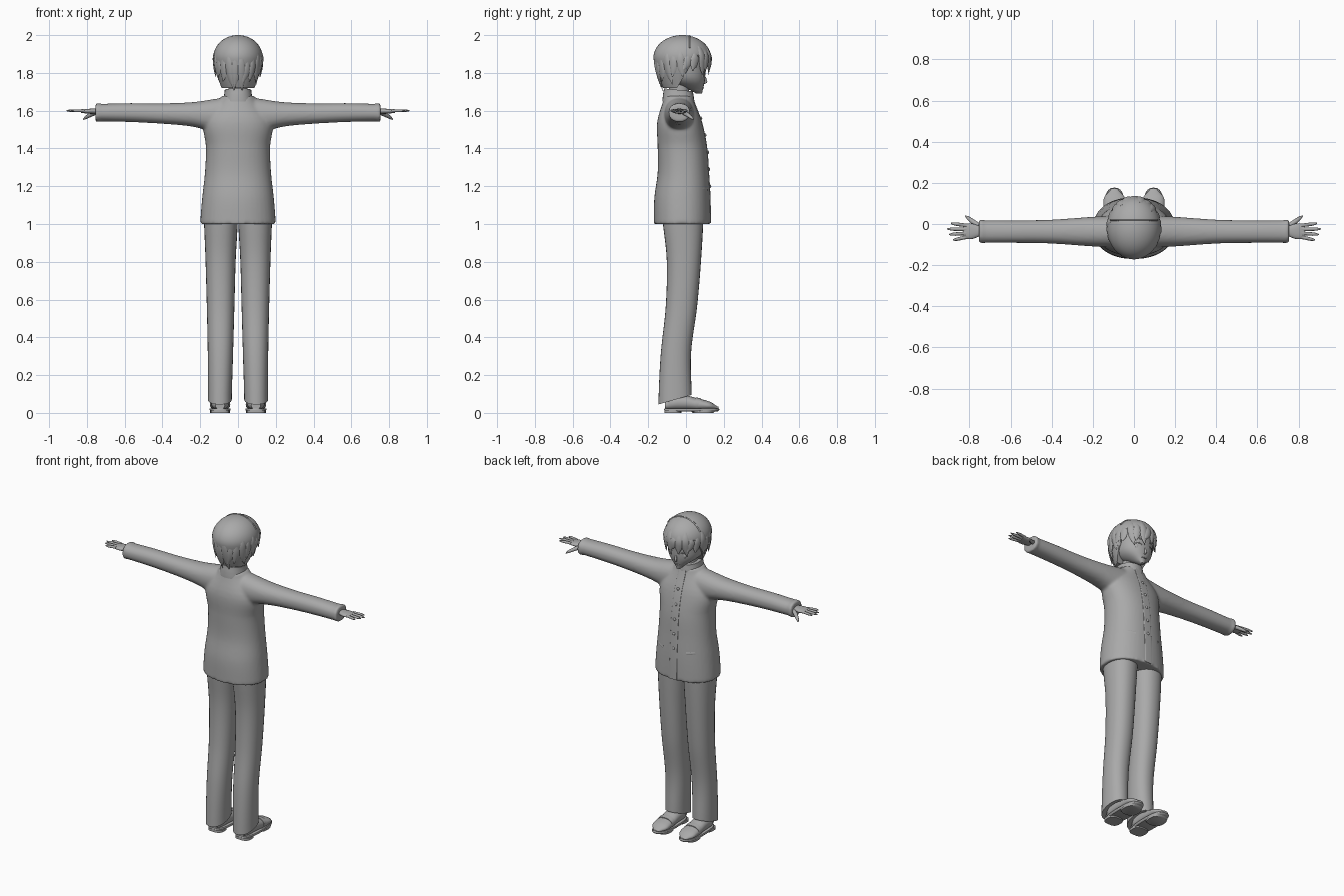
import bpy, bmesh, math
from mathutils import Vector

if "Cube" in bpy.data.objects:
    bpy.data.objects.remove(bpy.data.objects["Cube"])

grey = bpy.data.materials.new("plain_grey")
grey.use_nodes = True
TONE = (.4, .4, .4, 1)
grey.diffuse_color = TONE
grey.node_tree.nodes["Principled BSDF"].inputs["Base Color"].default_value = TONE
parts = []


def key(values, t):
    """Smooth curve through evenly spaced key values; a single value is constant."""
    if not isinstance(values, (list, tuple)):
        return values
    last = len(values) - 1
    i = min(int(t * last), last - 1)
    f = t * last - i
    b, c = values[i], values[i + 1]
    a, d = values[max(i - 1, 0)], values[min(i + 2, last)]
    ease_in, ease_out = (c - a) / 2, (d - b) / 2
    return b + ease_in * f + ((c - b) * 3 - ease_in * 2 - ease_out) * f ** 2 + (
        ease_in + ease_out - (c - b) * 2) * f ** 3


def skin(bm, rings):
    """Bridge closed rings of points and cap both ends."""
    rows = [[bm.verts.new(point) for point in ring] for ring in rings]
    for low, high in zip(rows, rows[1:]):
        for i in range(len(low)):
            bm.faces.new((low[i - 1], low[i], high[i], high[i - 1]))
    bm.faces.new(rows[0][::-1])
    bm.faces.new(rows[-1])


def around(n):
    return [math.tau * i / n for i in range(n)]


def loft(bm, axis, start, end, a, a_radius, b, b_radius, steps=16, n=28, power=2.2, side=1):
    """Rounded cross-sections along an axis; centres and radii are keyed."""
    rings = []
    for k in range(steps + 1):
        t = k / steps
        ring = []
        for angle in around(n):
            c, s = math.cos(angle), math.sin(angle)
            u = key(a, t) + key(a_radius, t) * math.copysign(abs(c) ** (2 / power), c)
            v = key(b, t) + key(b_radius, t) * math.copysign(abs(s) ** (2 / power), s)
            along = start + (end - start) * t
            x, y, z = {"x": (along, u, v), "y": (u, along, v), "z": (u, v, along)}[axis]
            ring.append((x * side, y, z))
        rings.append(ring)
    skin(bm, rings)


def tube(bm, points, widths, flat, out, steps=8, n=10):
    """Sweep a tapered oval along a smooth path, flattened towards out."""
    points = [Vector(p) for p in points]
    path = [key(points, k / steps) for k in range(steps + 1)]
    rings = []
    for k, centre in enumerate(path):
        tangent = (path[min(k + 1, steps)] - path[max(k - 1, 0)]).normalized()
        across = tangent.cross(Vector(out)).normalized()
        normal = across.cross(tangent)
        width = max(key(widths, k / steps), .001)
        rings.append([centre + across * width * math.cos(angle) + normal * width * flat * math.sin(angle)
                      for angle in around(n)])
    skin(bm, rings)


def ball(bm, place, size):
    made = bmesh.ops.create_uvsphere(bm, u_segments=16, v_segments=8, radius=1)
    for v in made["verts"]:
        v.co = Vector(c * s + p for c, s, p in zip(v.co, size, place))


def finish(name, bm, mirror=False):
    bmesh.ops.recalc_face_normals(bm, faces=bm.faces)
    mesh = bpy.data.meshes.new(name)
    bm.to_mesh(mesh)
    bm.free()
    mesh.materials.append(grey)
    ob = bpy.data.objects.new(name, mesh)
    bpy.context.collection.objects.link(ob)
    if mirror:
        ob.modifiers.new("Mirror", "MIRROR").use_mirror_merge = False
    parts.append(ob)
    return ob


# Jacket body and sleeves, fused into one soft surface
HEM, THROAT = 1, 1.68
body_centre = (-.02, -.02, -.015, -.02, -.035, -.04)
body_depth = (.15, .148, .135, .13, .117, .075)
bm = bmesh.new()
loft(bm, "z", HEM, THROAT, 0, (.2, .19, .175, .17, .18, .085), body_centre, body_depth, 24, 40)
for side in (1, -1):
    loft(bm, "x", .06, .75, -.037, (.08, .07, .058, .055, .055),
         (1.57, 1.58, 1.585, 1.59, 1.59), (.1, .066, .054, .05, .046), side=side)
    loft(bm, "x", .735, .755, -.035, .058, 1.59, .05, 2, side=side)
jacket = finish("jacket", bm)
fuse = jacket.modifiers.new("Fuse", "REMESH")
fuse.mode, fuse.voxel_size, fuse.use_smooth_shade = "VOXEL", .008, True
soften = jacket.modifiers.new("Soften", "SMOOTH")
soften.factor, soften.iterations = .5, 8


def chest(z):
    t = (z - HEM) / (THROAT - HEM)
    return key(body_centre, t) + key(body_depth, t)


# Front placket and buttons follow the chest line
bm = bmesh.new()
placket_line = [chest(HEM + (THROAT - HEM) * k / 16) - .008 for k in range(17)]
loft(bm, "z", HEM + .004, THROAT, 0, .026, placket_line, .01, power=6)
finish("placket", bm)
bm = bmesh.new()
for k in range(5):
    z = 1.2 + .09 * k
    ball(bm, (0, chest(z) + .002, z), (.009, .007, .009))
finish("buttons", bm)

# Hip pocket folds
bm = bmesh.new()
tube(bm, [(.08, .11, 1.18), (.12, .09, 1.185), (.15, .06, 1.19)], .013, .5, (.5, 1, 0))
finish("pocket_folds", bm, mirror=True)

# Stand-up collar, dipping at the front, and neck
bm = bmesh.new()
loft(bm, "z", 1.64, 1.71, 0, (.082, .075, .07), -.04, (.085, .082, .077))
for v in bm.verts:
    v.co.z -= (v.co.y + .04) * .1
finish("collar", bm)
bm = bmesh.new()
loft(bm, "z", 1.65, 1.78, 0, .05, -.036, .053)
finish("neck", bm)

# Head with pointed chin
bm = bmesh.new()
loft(bm, "z", 1.69, 1.97, 0, (.012, .092, .108, .108, .03),
     (.07, 0, -.012, -.012, -.01), (.015, .1, .115, .118, .04))
finish("head", bm)
bm = bmesh.new()
tube(bm, [(0, .094, 1.79), (0, .106, 1.755), (0, .095, 1.745)], (.004, .008, .004), .9, (0, 1, .3))
finish("nose", bm)
bm = bmesh.new()
tube(bm, [(-.018, .088, 1.723), (0, .094, 1.72), (.018, .088, 1.723)], .003, 1, (0, 1, 0))
finish("mouth", bm)

# Eyes, upper lids and brows
bm = bmesh.new()
ball(bm, (.044, .083, 1.785), (.017, .01, .018))
finish("eyes", bm, mirror=True)
bm = bmesh.new()
for z in (1.795, 1.825):
    tube(bm, [(.022, .099, z), (.045, .093, z + .01), (.07, .075, z)], (.002, .004, .002), 1, (.3, 1, 0))
finish("lids_and_brows", bm, mirror=True)

# Hair mass: domed crown narrowing to the nape, open over the face
CROWN, BROW = 2, 1.88


def scalp(angle, z, grow=1):
    drop = BROW - z
    if drop < 0:
        size = math.sqrt(max(0, 1 - (drop / (CROWN - BROW)) ** 2))
    else:
        size = 1 - drop - 7 * drop ** 2
    return Vector((.133 * grow * size * math.sin(angle), .155 * grow * size * math.cos(angle) - .02, z))


bm = bmesh.new()
rings = []
for k in range(25):
    z = 1.72 + (CROWN - 1.7201) * math.sin(math.pi / 2 * k / 24)
    ring = [scalp(angle, z, .985) for angle in around(40)]
    if z < BROW:
        for point in ring:
            point.y = min(point.y, .6 * (z - 1.8))
    rings.append(ring)
skin(bm, rings)
finish("hair_mass", bm)

# Seam across the crown between front and back hair
bm = bmesh.new()
arc = [math.pi * (.15 + .07 * k) for k in range(11)]
tube(bm, [(.125 * math.cos(a), .02, BROW + .113 * math.sin(a)) for a in arc], .007, .7, (0, 1, 0), 24)
finish("hair_seam", bm)

# Locks of hair emerge from the mass: longest at the nape, shortest over the forehead
random_steps = (.02, -.012, .004, -.02, .012)
bm = bmesh.new()
for k, angle in enumerate(around(23)):
    back = (1 - math.cos(angle)) / 2
    uneven = random_steps[k % 5]
    tip = 1.8 - .085 * back ** 3 + uneven
    root = 1.93 - .05 * back - uneven
    path = []
    for i in range(9):
        t = i / 8
        turn = angle + 9 * uneven * t * t
        flick = Vector((math.sin(turn), math.cos(turn), 0)) * .012 * t ** 4
        path.append(scalp(turn, root + (tip - root) * t, .95 + .04 * t) + flick)
    tube(bm, path, (.012, .021, .023, .017, 0), .35, (math.sin(angle), math.cos(angle), .1), n=8)
finish("hair_locks", bm)

# Trouser legs with hems rising over the shoes
bm = bmesh.new()
loft(bm, "z", .07, 1.06, (.096, .093, .092, .092, .09), (.063, .067, .073, .08, .091),
     (-.058, -.053, -.024, -.011, -.017), (.088, .08, .083, .091, .11), 24)
for v in bm.verts:
    fade = max(0, 1 - v.co.z / .25)
    v.co.z += .4 * (v.co.y + .058) * fade
finish("trousers", bm, mirror=True)

# Loafers: upper, strap, sole and heel
bm = bmesh.new()
loft(bm, "y", -.11, .172, .095, (.025, .045, .048, .05, .052, .054, .049, .015),
     (.04, .052, .055, .053, .046, .042, .037, .026), (.02, .036, .04, .038, .033, .028, .02, .006), 28)
finish("shoe_uppers", bm, mirror=True)
bm = bmesh.new()
loft(bm, "y", .05, .08, .095, .053, (.047, .045), (.036, .032), 4)
finish("shoe_straps", bm, mirror=True)
bm = bmesh.new()
loft(bm, "z", .008, .024, .095, (.05, .056, .054), .03, (.138, .147, .144), 4, power=2.6)
loft(bm, "z", 0, .015, .095, .049, -.07, .045, 2, power=3)
loft(bm, "z", 0, .015, .095, .052, .09, (.055, .07), 2, power=2.6)
finish("shoe_soles", bm, mirror=True)

# Hands: palm, four fingers and a thumb
bm = bmesh.new()
loft(bm, "x", .71, .83, -.035, (.027, .026, .038, .036), 1.597, (.016, .014, .013, .009))
for k, tip in enumerate((.89, .909, .9, .88)):
    y = -.007 - .019 * k
    tube(bm, [(.815, y, 1.6), (tip, y + .01 - .008 * k, 1.6)], (.009, .0085, .008, .003), .9, (0, 0, 1))
tube(bm, [(.755, -.01, 1.59), (.795, .02, 1.57), (.82, .04, 1.553)], (.014, .012, .009, .002), .9, (0, 0, 1))
finish("hands", bm, mirror=True)

# Smooth shading with kept edges
bpy.ops.object.select_all(action="DESELECT")
for ob in parts:
    ob.select_set(True)
bpy.context.view_layer.objects.active = jacket
bpy.ops.object.shade_smooth_by_angle(angle=math.radians(50))
